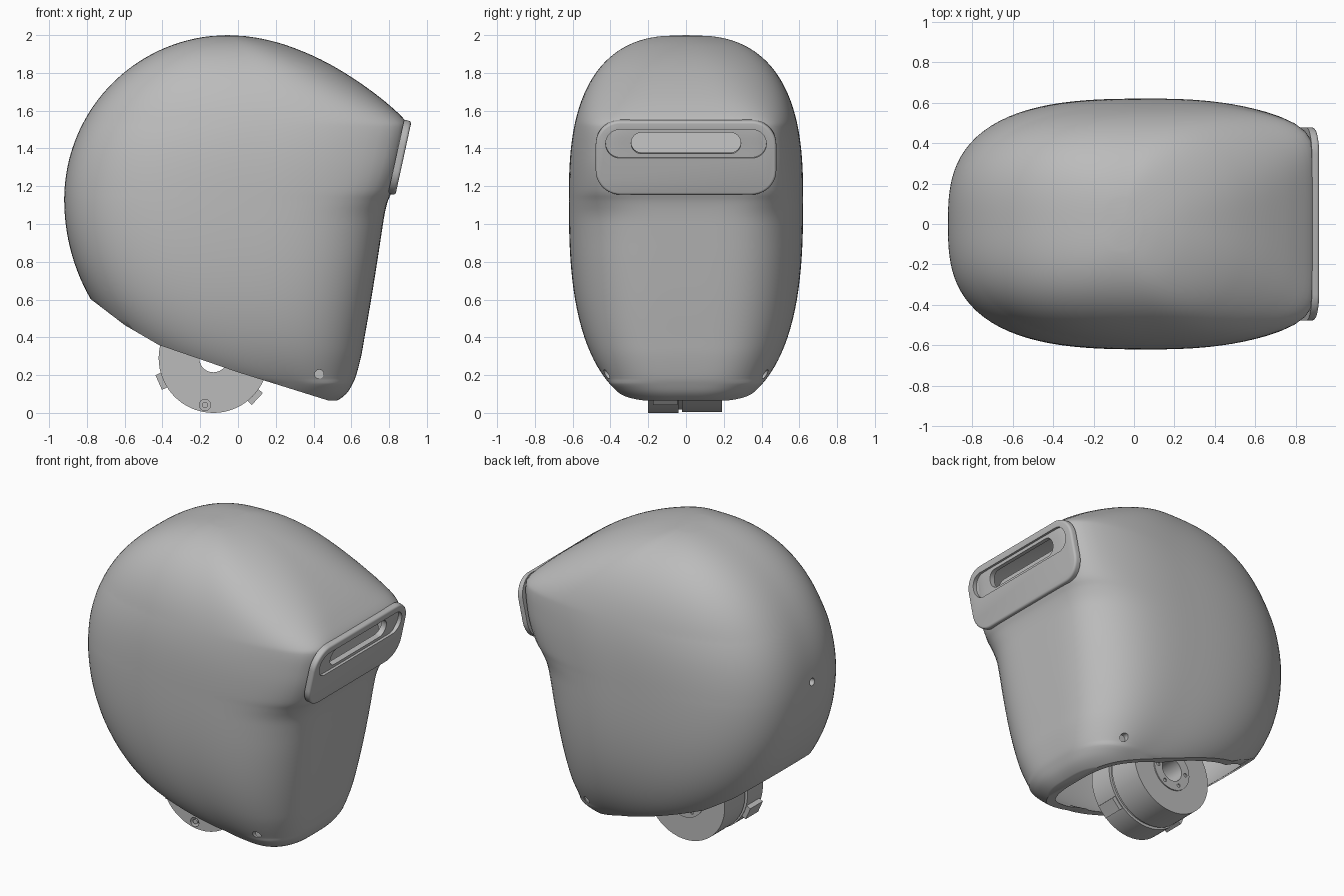
import bpy, bmesh, math
from mathutils import Matrix, Vector

if "Cube" in bpy.data.objects:
    bpy.data.objects.remove(bpy.data.objects["Cube"], do_unlink=True)

grey = bpy.data.materials.new("plain grey")
grey.use_nodes = True
grey.diffuse_color = (0.5, 0.5, 0.5, 1)
grey.node_tree.nodes["Principled BSDF"].inputs["Base Color"].default_value = (0.5, 0.5, 0.5, 1)


def make(name, bm):
    mesh = bpy.data.meshes.new(name)
    bm.to_mesh(mesh)
    bm.free()
    mesh.materials.append(grey)
    ob = bpy.data.objects.new(name, mesh)
    bpy.context.collection.objects.link(ob)
    return ob


def cylinder(name, x, z, r, y0, y1, sides=48):
    """Cylinder along y."""
    bm = bmesh.new()
    m = Matrix.Translation((x, (y0 + y1) / 2, z)) @ Matrix.Rotation(math.pi / 2, 4, 'X')
    bmesh.ops.create_cone(bm, cap_ends=True, segments=sides, radius1=r, radius2=r,
                          depth=y1 - y0, matrix=m)
    return make(name, bm)


def prism(name, outline, n0, n1, matrix, bevel=0.0):
    """Outline in local xy, extruded from n0 to n1 along local z."""
    bm = bmesh.new()
    base = bm.faces.new([bm.verts.new((x, y, n0)) for x, y in outline])
    top = bmesh.ops.extrude_face_region(bm, geom=[base])["geom"]
    moved = [g for g in top if isinstance(g, bmesh.types.BMVert)]
    bmesh.ops.translate(bm, verts=moved, vec=(0, 0, n1 - n0))
    bmesh.ops.recalc_face_normals(bm, faces=bm.faces)
    if bevel:
        rim = [e for e in bm.edges if all(abs(v.co.z - n1) < 1e-5 for v in e.verts)]
        bmesh.ops.bevel(bm, geom=rim, offset=bevel, segments=3, affect='EDGES', profile=0.5)
    bm.transform(matrix)
    bmesh.ops.recalc_face_normals(bm, faces=bm.faces)
    return make(name, bm)


def rounded(half_w, half_h, r):
    """Rounded rectangle outline."""
    points = []
    for k, (sx, sy) in enumerate([(1, 1), (-1, 1), (-1, -1), (1, -1)]):
        for j in range(13):
            a = (k + j / 12) * math.pi / 2
            points.append((sx * (half_w - r) + r * math.cos(a),
                           sy * (half_h - r) + r * math.sin(a)))
    return points


def finish(ob, cutters=(), angle=35):
    """Cut the holes, apply the modifiers and shade."""
    for c in cutters:
        c.hide_render = True
        mod = ob.modifiers.new("cut", 'BOOLEAN')
        mod.operation, mod.solver, mod.object = 'DIFFERENCE', 'EXACT', c
    bpy.ops.object.select_all(action='DESELECT')
    ob.select_set(True)
    bpy.context.view_layer.objects.active = ob
    if ob.modifiers:
        bpy.ops.object.convert(target='MESH')
    bpy.ops.object.shade_smooth_by_angle(angle=math.radians(angle))


# Shell front profile: height, front x, squareness of the front corners
FRONT = [
    (0.03, 0.43, 3.4), (0.06, 0.515, 3.6), (0.10, 0.572, 3.8), (0.15, 0.605, 4),
    (0.20, 0.626, 4.2), (0.30, 0.652, 4.4), (0.40, 0.67, 4.5), (0.60, 0.705, 4.6),
    (0.80, 0.737, 4.8), (0.95, 0.76, 5), (1.05, 0.776, 5.5), (1.12, 0.793, 7),
    (1.18, 0.818, 9), (1.30, 0.85, 12), (1.40, 0.87, 13), (1.50, 0.89, 12),
    (1.55, 0.883, 9), (1.63, 0.80, 6), (1.70, 0.712, 4.6), (1.77, 0.612, 3.8),
    (1.84, 0.497, 3.3), (1.90, 0.376, 2.9), (1.95, 0.245, 2.6), (1.98, 0.13, 2.3),
    (1.995, 0.035, 2.1)]
WIDEST = 1.13


def dome(z, above, below, power):
    """1 at the widest height, falling to 0 at the given distances from it."""
    q = (z - WIDEST) / above if z > WIDEST else (WIDEST - z) / below
    return max(1 - q ** power, 0.0001) ** (1 / power)


def spline(a, b, c, d, t):
    return 0.5 * (2 * b + (c - a) * t + (2 * a - 5 * b + 4 * c - d) * t * t
                  + (3 * b - a - 3 * c + d) * t ** 3)


def section(z, front, square, count=120):
    """Superellipse outline, tapering towards the front."""
    back = -0.05 - 0.87 * dome(z, 0.87, 0.97, 2)
    half = 0.62 * dome(z, 0.87, 1.13, 2.65)
    mid = (back + front) / 2 + 0.08 * (front - back)
    ring = []
    for i in range(count):
        a = 2 * math.pi * i / count
        c, s = math.cos(a), math.sin(a)
        n = square if c > 0 else 2.85
        r = (abs(c) ** n + abs(s) ** n) ** (-1 / n)
        u, v = r * abs(c), r * s
        if c > 0:
            ring.append((mid + (front - mid) * u, half * v * (1 - 0.22 * u ** 2.5), z))
        else:
            ring.append((mid + (back - mid) * u, half * v, z))
    return ring


levels = []
last = len(FRONT) - 1
for k in range(last):
    four = [FRONT[min(max(k + j, 0), last)] for j in (-1, 0, 1, 2)]
    levels += [[spline(*col, step / 4) for col in zip(*four)] for step in range(4)]
levels.append(FRONT[-1])

bm = bmesh.new()
rings = [[bm.verts.new(p) for p in section(*lv)] for lv in levels]
for lo, hi in zip(rings, rings[1:]):
    for i in range(len(lo)):
        j = (i + 1) % len(lo)
        bm.faces.new((lo[i], lo[j], hi[j], hi[i]))
crown = bm.verts.new((-0.055, 0, 2.0))
for i, v in enumerate(rings[-1]):
    bm.faces.new((v, rings[-1][(i + 1) % len(rings[-1])], crown))
shell = make("head_shell", bm)
wall = shell.modifiers.new("wall", 'SOLIDIFY')
wall.thickness, wall.offset = 0.035, -1

# Slanted, slightly curved neck opening, cut by everything under this line
RIM = [(-1.1, 0.85), (-0.77, 0.595), (-0.6, 0.465), (-0.42, 0.36), (0.0, 0.215),
       (0.48, 0.065), (0.8, 0.065), (0.8, -0.4), (-1.1, -0.4)]
opening = prism("neck_opening_cutter", RIM, -1, 1, Matrix.Rotation(math.pi / 2, 4, 'X'))

# Visor frame: local x is across, local y up the tilted face, local z outwards
tilt = math.radians(12.3)
out = Vector((math.cos(tilt), 0, -math.sin(tilt)))
up = Vector((math.sin(tilt), 0, math.cos(tilt)))
visor = Matrix.Translation((0.876, 0, 1.348)) @ Matrix((Vector((0, 1, 0)), up, out)).transposed().to_4x4()
lift = visor @ Matrix.Translation((0, 0.078, 0))
plate = prism("visor_plate", rounded(0.478, 0.2, 0.13), -0.04, 0.0, visor, 0.014)
recess = prism("recess_cutter", rounded(0.425, 0.077, 0.075), -0.025, 0.1, lift)
slot = prism("slot_cutter", rounded(0.29, 0.057, 0.055), -0.3, 0.1, lift)
pane = prism("visor_pane", rounded(0.36, 0.1, 0.05), -0.15, -0.13,
             lift @ Matrix.Rotation(math.radians(-22), 4, 'X'))

# Screw holes: both sides of the chin, and the back of the head
chin_hole = cylinder("chin_hole_cutter", 0.43, 0.205, 0.024, -0.8, 0.8, 24)
back_hole = cylinder("back_hole_cutter", 0, 0, 0.024, -0.1, 0.1, 24)
back_hole.data.transform(Matrix.Translation((-0.92, 0, 1.18)) @ Matrix.Rotation(math.pi / 2, 4, 'Z'))
finish(shell, [opening, slot, chin_hole, back_hole])
finish(plate, [recess, slot])
finish(pane)
for side, y in (("right", -0.38), ("left", 0.38)):
    finish(cylinder(side + "_chin_screw", 0.43, 0.205, 0.026, y - 0.02, y + 0.02, 24))

# Neck motor: front disc, groove, drum and hub, bored through
CX, CZ = -0.13, 0.29
bore = cylinder("bore_cutter", CX, CZ, 0.075, -0.5, 0.5)
disc_hole = cylinder("disc_hole_cutter", -0.175, 0.042, 0.03, -0.3, -0.15, 24)
disc = cylinder("motor_disc", CX, CZ, 0.29, -0.2, -0.04, 72)
finish(disc, [bore, disc_hole])
finish(cylinder("disc_screw", -0.175, 0.042, 0.016, -0.195, -0.14, 16))
groove = cylinder("motor_groove", CX, CZ, 0.272, -0.045, -0.015, 72)
finish(groove, [bore])
drum = cylinder("motor_drum", CX, CZ, 0.285, -0.02, 0.19, 72)
finish(drum, [bore])
hub = cylinder("motor_hub", CX, CZ, 0.135, 0.18, 0.197)
hub_holes = []
for k in range(6):
    a = k * math.pi / 3
    hub_holes.append(cylinder("hub_hole_cutter", CX + 0.105 * math.cos(a),
                              CZ + 0.105 * math.sin(a), 0.012, 0.185, 0.3, 16))
finish(hub, [bore] + hub_holes)

# Small tabs on the disc rim
for name, deg in (("back_tab", 204), ("front_tab", -43)):
    a = math.radians(deg)
    bm = bmesh.new()
    bmesh.ops.create_cube(bm, size=1)
    bm.transform(Matrix.Translation((CX + 0.3 * math.cos(a), -0.11, CZ + 0.3 * math.sin(a)))
                 @ Matrix.Rotation(-a, 4, 'Y') @ Matrix.Diagonal((0.035, 0.13, 0.085, 1)))
    finish(make(name, bm))

for c in [opening, recess, slot, chin_hole, back_hole, bore, disc_hole] + hub_holes:
    bpy.data.objects.remove(c, do_unlink=True)
